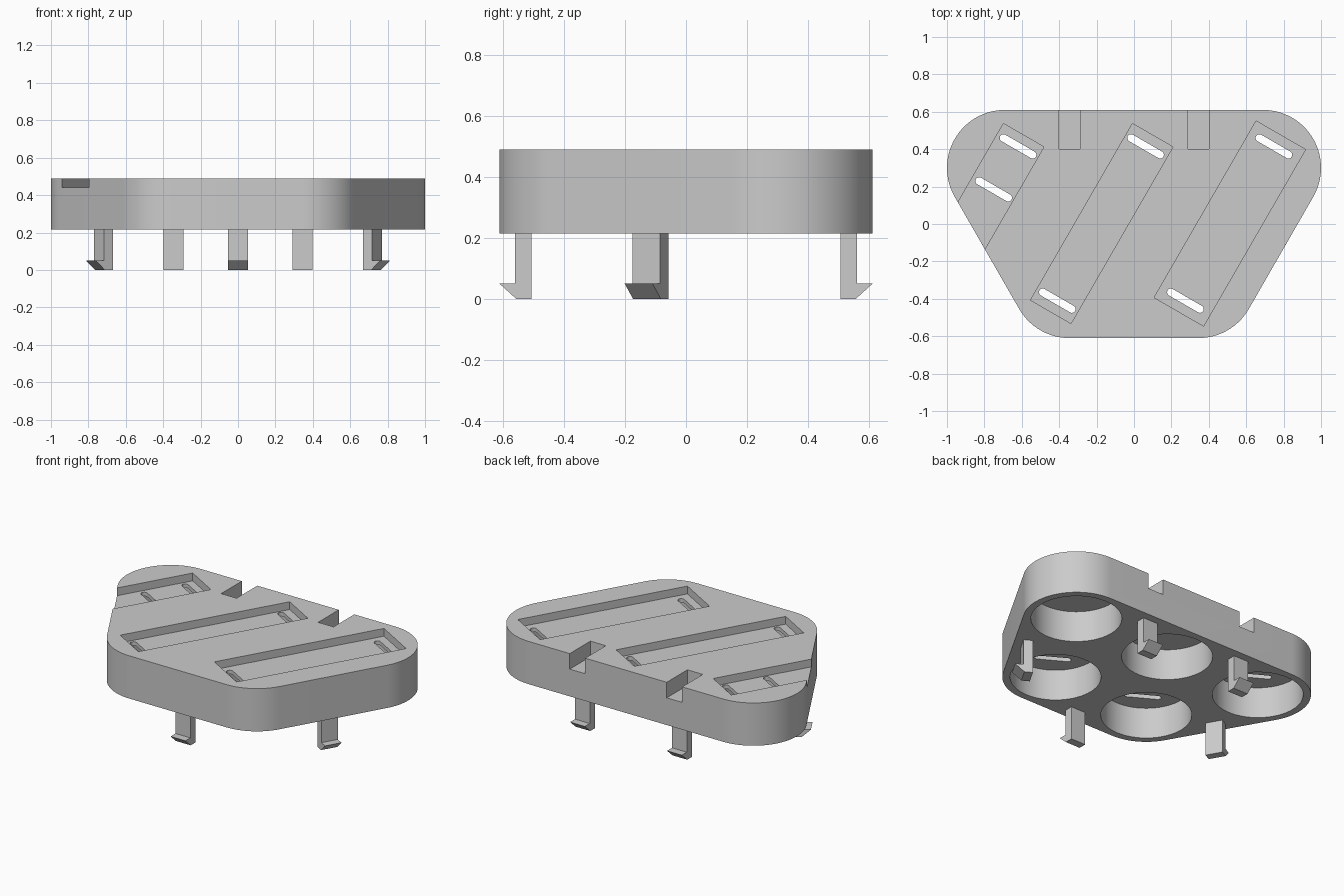
import bpy, bmesh
from math import sin, cos, pi, radians
from mathutils import Matrix, Vector

if "Cube" in bpy.data.objects:
    bpy.data.objects.remove(bpy.data.objects["Cube"], do_unlink=True)

BOTTOM, TOP = 0.215, 0.49
PITCH, ROW, CORNER = 0.69, 0.30, 0.31
FLOOR, CEILING = 0.44, 0.415      # recess floor, bore ceiling

grey = bpy.data.materials.new("plain grey")
grey.use_nodes = True
grey.diffuse_color = (0.6, 0.6, 0.6, 1)
grey.node_tree.nodes["Principled BSDF"].inputs["Base Color"].default_value = (0.6, 0.6, 0.6, 1)


def prism(name, outline, depth, matrix=Matrix()):
    """Extrude a flat outline along +z, then place it."""
    bm = bmesh.new()
    face = bm.faces.new([bm.verts.new((x, y, 0)) for x, y in outline])
    moved = bmesh.ops.extrude_face_region(bm, geom=[face])["geom"]
    bmesh.ops.translate(bm, vec=(0, 0, depth),
                        verts=[v for v in moved if isinstance(v, bmesh.types.BMVert)])
    bmesh.ops.recalc_face_normals(bm, faces=bm.faces)
    bm.transform(matrix)
    mesh = bpy.data.meshes.new(name)
    bm.to_mesh(mesh)
    bm.free()
    mesh.materials.append(grey)
    obj = bpy.data.objects.new(name, mesh)
    bpy.context.collection.objects.link(obj)
    return obj


def arc(cx, cy, r, start, end, n):
    angles = [radians(start + (end - start) * i / n) for i in range(n + 1)]
    return [(cx + r * cos(a), cy + r * sin(a)) for a in angles]


def rect(w, h):
    return [(-w / 2, -h / 2), (w / 2, -h / 2), (w / 2, h / 2), (-w / 2, h / 2)]


def place(x, y, z, turn=0):
    return Matrix.Translation((x, y, z)) @ Matrix.Rotation(radians(turn), 4, "Z")


# Body: rounded trapezoid plate
outline = (arc(PITCH, ROW, CORNER, -30, 90, 32) + arc(-PITCH, ROW, CORNER, 90, 210, 32)
           + arc(-PITCH / 2, -ROW, CORNER, 210, 270, 16)
           + arc(PITCH / 2, -ROW, CORNER, 270, 330, 16))
body = prism("body", outline, TOP - BOTTOM, place(0, 0, BOTTOM))

cutters = []

# Round bores underneath, three behind and two in front
for x, y in [(-PITCH, ROW), (0, ROW), (PITCH, ROW), (-PITCH / 2, -ROW), (PITCH / 2, -ROW)]:
    circle = arc(0, 0, 0.265, 0, 360, 64)[:-1]
    cutters.append(prism("bore_cutter", circle, CEILING - BOTTOM + 0.1,
                         place(x, y, BOTTOM - 0.1)))

# Slanted recesses on top
for x, width in [(-0.8625, 0.25), (-0.1725, 0.25), (0.5125, 0.305)]:
    cutters.append(prism("recess_cutter", rect(width, 1.09), 0.2, place(x, 0.0025, FLOOR, -30)))

# Narrow slots through the recess floors
slot = arc(0.09, 0, 0.02, -90, 90, 8) + arc(-0.09, 0, 0.02, 90, 270, 8)
for x, y in [(-0.62, 0.415), (0.062, 0.415), (0.748, 0.415),
             (-0.75, 0.185), (-0.41, -0.41), (0.275, -0.41)]:
    cutters.append(prism("slot_cutter", slot, 0.2, place(x, y, 0.35, -30)))

# Notches in the back edge
for side in (-1, 1):
    cutters.append(prism("notch_cutter", rect(0.11, 0.3), 0.2,
                         place(side * PITCH / 2, 0.55, TOP - 0.1)))

for cutter in cutters:
    mod = body.modifiers.new("cut", "BOOLEAN")
    mod.operation, mod.solver, mod.object = "DIFFERENCE", "EXACT", cutter
bpy.context.view_layer.update()
cut_mesh = bpy.data.meshes.new_from_object(
    body.evaluated_get(bpy.context.evaluated_depsgraph_get()))
body.modifiers.clear()
body.data = cut_mesh
for cutter in cutters:
    bpy.data.objects.remove(cutter, do_unlink=True)

bpy.ops.object.select_all(action="DESELECT")
body.select_set(True)
bpy.context.view_layer.objects.active = body
bpy.ops.object.shade_smooth_by_angle(angle=radians(30))

# Snap hooks: side profile (outward, up) swept across the hook width
profile = [(-0.105, 0), (-0.055, 0), (0, 0.05), (-0.05, 0.05), (-0.05, 0.23), (-0.105, 0.23)]
stand = Matrix(((1, 0, 0, 0), (0, 0, 1, -0.0525), (0, 1, 0, 0), (0, 0, 0, 1)))
edge_x = 0.75 * PITCH + CORNER * cos(pi / 6)
edge_y = -CORNER / 2
for name, x, y, turn in [("front_hook", 0, -ROW - CORNER, -90),
                         ("back_left_hook", PITCH / 2, ROW + CORNER, 90),
                         ("back_right_hook", -PITCH / 2, ROW + CORNER, 90),
                         ("left_hook", edge_x, edge_y, -30),
                         ("right_hook", -edge_x, edge_y, 210)]:
    hook = prism(name, profile, 0.105, place(x, y, 0, turn) @ stand)
    hook.data.flip_normals()   # the stand matrix mirrors the sweep
